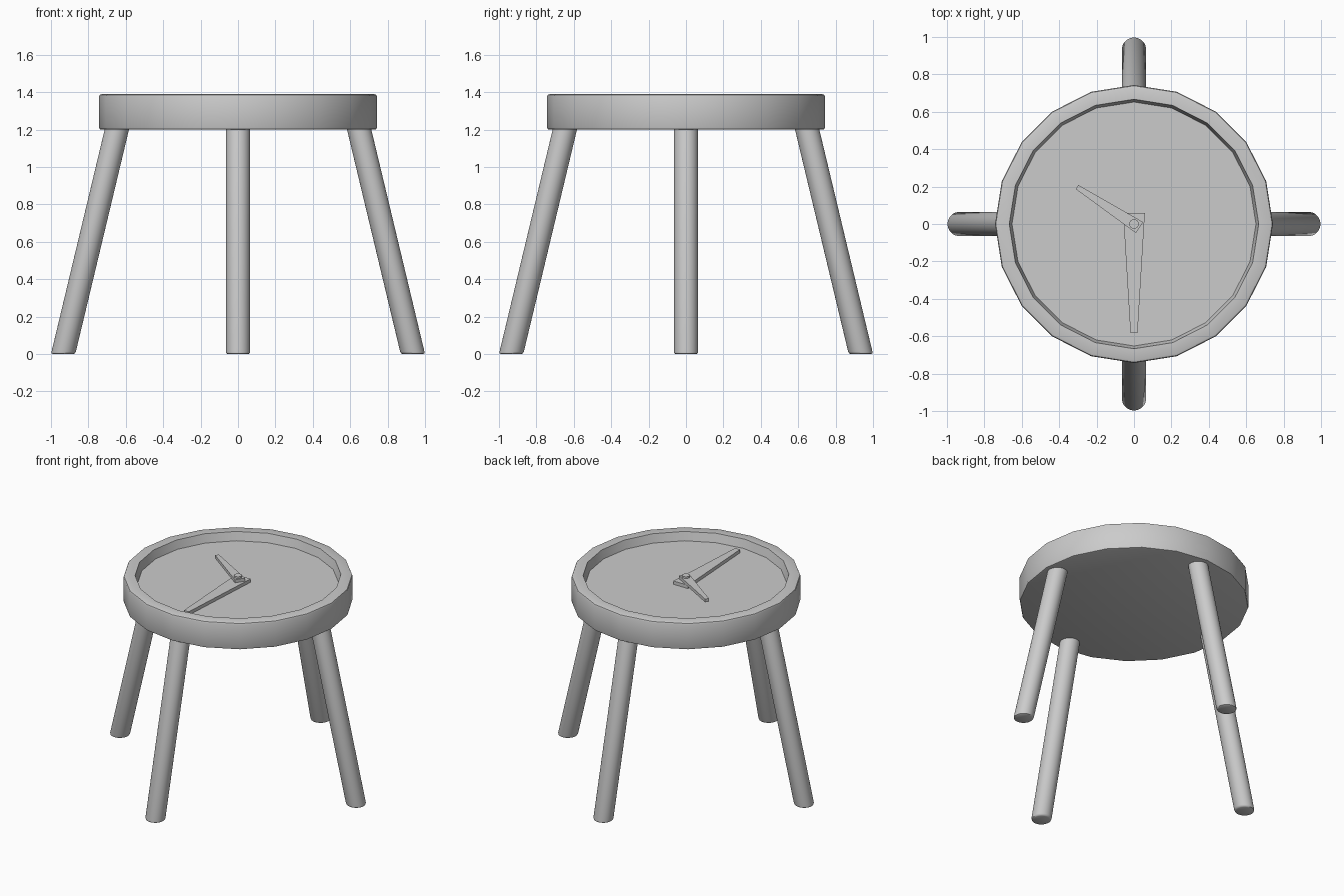
import bpy, bmesh, math
from mathutils import Vector

if "Cube" in bpy.data.objects:
    bpy.data.objects.remove(bpy.data.objects["Cube"])


def make_object(name, bm, smooth=True):
    bmesh.ops.recalc_face_normals(bm, faces=bm.faces)
    mesh = bpy.data.meshes.new(name)
    bm.to_mesh(mesh)
    bm.free()
    obj = bpy.data.objects.new(name, mesh)
    bpy.context.collection.objects.link(obj)
    if smooth:
        bpy.ops.object.select_all(action='DESELECT')
        bpy.context.view_layer.objects.active = obj
        obj.select_set(True)
        bpy.ops.object.shade_smooth_by_angle(angle=math.radians(40))
    return obj


def stack_rings(name, rings, sides, smooth=True):
    """Skin circles given as (centre, radius) and cap both ends."""
    bm = bmesh.new()
    loops = []
    for centre, r in rings:
        loops.append([bm.verts.new(Vector(centre) + Vector((
            r * math.cos(math.tau * i / sides),
            r * math.sin(math.tau * i / sides), 0))) for i in range(sides)])
    for a, b in zip(loops, loops[1:]):
        for i in range(sides):
            j = (i + 1) % sides
            bm.faces.new((a[i], a[j], b[j], b[i]))
    bm.faces.new(loops[0][::-1])
    bm.faces.new(loops[-1])
    return make_object(name, bm, smooth)


def hand(name, angle, tail, length, w_tail, w_tip, z0, z1):
    """Tapered flat bar lying along the given direction from the centre."""
    d = Vector((math.cos(angle), math.sin(angle), 0))
    n = Vector((-d.y, d.x, 0))
    outline = [-d * tail + n * w_tail, -d * tail - n * w_tail,
               d * length - n * w_tip, d * length + n * w_tip]
    bm = bmesh.new()
    face = bm.faces.new([bm.verts.new(p + Vector((0, 0, z0))) for p in outline])
    new = bmesh.ops.extrude_face_region(bm, geom=[face])["geom"]
    bmesh.ops.translate(bm, vec=(0, 0, z1 - z0),
                        verts=[v for v in new if isinstance(v, bmesh.types.BMVert)])
    return make_object(name, bm, smooth=False)


# Round 20-sided seat with a raised rim and recessed dial
seat_profile = [(0.732, 1.20), (0.740, 1.203), (0.743, 1.211),
                (0.743, 1.376), (0.739, 1.386), (0.729, 1.39),
                (0.667, 1.39), (0.652, 1.33)]
stack_rings("seat", [((0, 0, z), r) for r, z in seat_profile], 20)

# Four splayed legs with level feet
leg_names = ["right_leg", "back_leg", "left_leg", "front_leg"]
leg_profile = [(0.0, 0.055), (0.004, 0.062), (0.013, 0.065), (1.21, 0.065)]
for k, name in enumerate(leg_names):
    a = k * math.pi / 2
    rings = []
    for z, r in leg_profile:
        out = 0.935 - 0.287 * z / 1.2
        rings.append(((out * math.cos(a), out * math.sin(a), z), r))
    stack_rings(name, rings, 32)

# Dial hands and centre pin
hand("long_hand", -math.pi / 2, 0.06, 0.583, 0.058, 0.019, 1.329, 1.354)
hand("short_hand", math.radians(147), 0.035, 0.363, 0.035, 0.013, 1.353, 1.376)
stack_rings("centre_pin", [((0, 0, 1.329), 0.026), ((0, 0, 1.388), 0.026)], 10)
